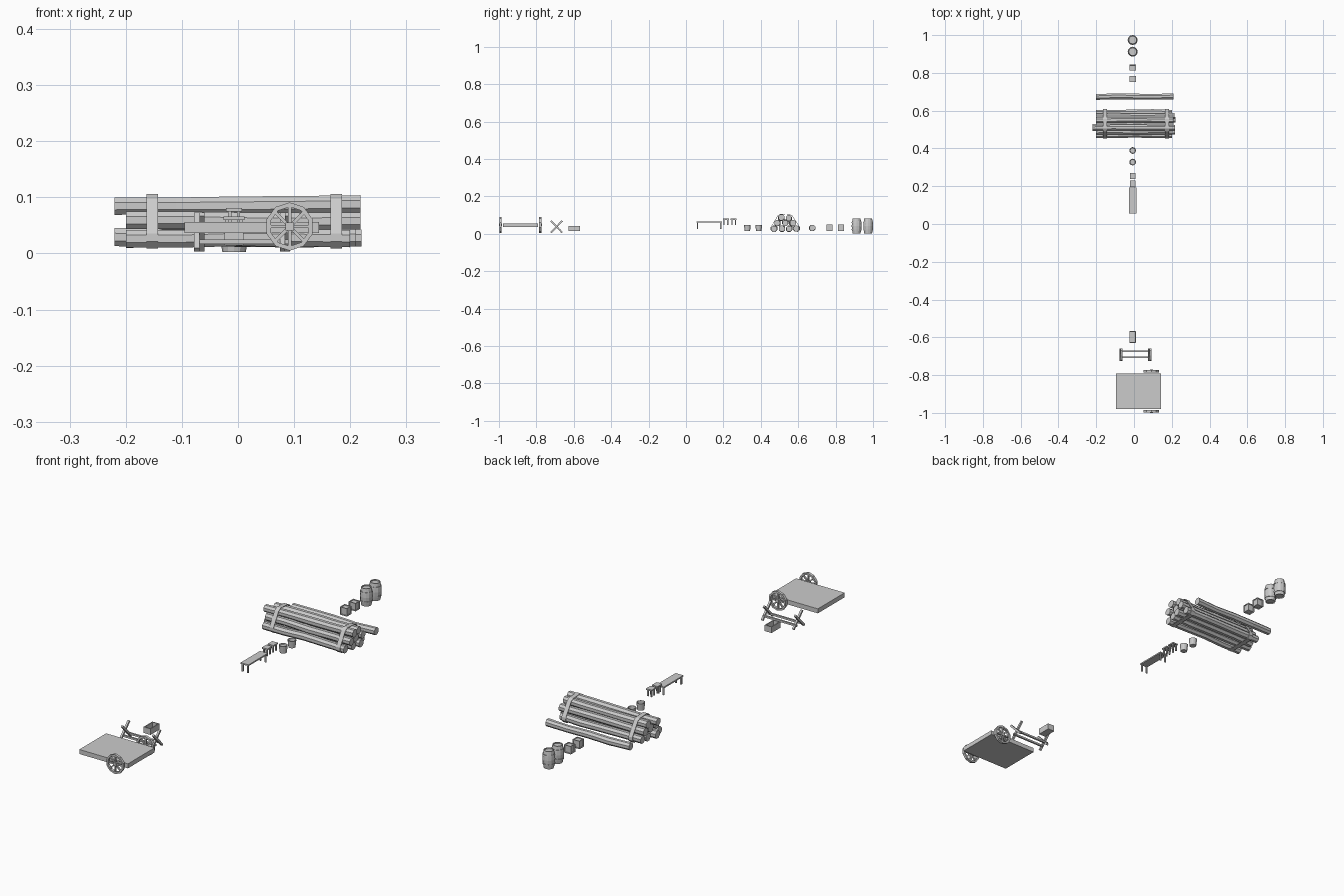
import bpy, bmesh, math, random
from mathutils import Vector, Matrix

if "Cube" in bpy.data.objects:
    bpy.data.objects.remove(bpy.data.objects["Cube"])

random.seed(4)
CX = -0.007  # x centre of the small props


def finish(name, bm):
    bmesh.ops.recalc_face_normals(bm, faces=bm.faces)
    me = bpy.data.meshes.new(name)
    bm.to_mesh(me)
    bm.free()
    ob = bpy.data.objects.new(name, me)
    bpy.context.collection.objects.link(ob)
    return ob


def add_box(bm, c, s, rot=None):
    m = Matrix.Translation(c) @ (rot or Matrix()) @ Matrix.Diagonal((*s, 1))
    return bmesh.ops.create_cube(bm, size=1, matrix=m)['verts']


def skin_rings(bm, rings):
    """Join rings of points into a closed tube with capped ends."""
    vs = [[bm.verts.new(p) for p in r] for r in rings]
    n = len(vs[0])
    for a, b in zip(vs, vs[1:]):
        for i in range(n):
            bm.faces.new((a[i], a[(i + 1) % n], b[(i + 1) % n], b[i]))
    bm.faces.new(vs[0][::-1])
    bm.faces.new(vs[-1])


def lathe(bm, x, y, profile, n):
    skin_rings(bm, [[(x + r * math.cos(2 * math.pi * i / n), y + r * math.sin(2 * math.pi * i / n), z)
                     for i in range(n)] for r, z in profile])


# barrels with hoops and sunken lids
for k, y in enumerate((0.912, 0.974)):
    bm = bmesh.new()
    lathe(bm, CX, y, [(0.02, 0.008), (0.02, 0.003), (0.021, 0.003), (0.0235, 0.018), (0.0255, 0.018),
                      (0.0265, 0.026), (0.025, 0.026), (0.0262, 0.043), (0.025, 0.058), (0.0265, 0.058),
                      (0.0255, 0.066), (0.0235, 0.066), (0.021, 0.082), (0.018, 0.082), (0.018, 0.077)], 12)
    finish(f"barrel_{k + 1}", bm)

# crates with framed, recessed sides
for k, y in enumerate((0.767, 0.828)):
    bm = bmesh.new()
    add_box(bm, (CX, y, 0.032), (0.034, 0.032, 0.035))
    bmesh.ops.inset_individual(bm, faces=bm.faces[:], thickness=0.005, depth=0)
    inner = [f for f in bm.faces if len({e.calc_face_angle(0) > 0.1 for e in f.edges}) == 1
             and all(e.calc_face_angle(0) < 0.1 for e in f.edges)]
    bmesh.ops.inset_individual(bm, faces=inner, thickness=0.0002, depth=-0.003)
    finish(f"crate_{k + 1}", bm)

# logs: slightly bent eight-sided trunks


def log(name, y, z, x0, x1, r):
    bm = bmesh.new()
    rings = []
    for j in range(5):
        x = x0 + (x1 - x0) * j / 4
        dy, dz = (random.uniform(-0.002, 0.002) for _ in range(2))
        rr = r * random.uniform(0.93, 1.03)
        rings.append([(x, y + dy + rr * math.cos(math.pi * (i + 0.5) / 4),
                       z + dz + rr * math.sin(math.pi * (i + 0.5) / 4)) for i in range(8)])
    skin_rings(bm, rings)
    finish(name, bm)


pile = [(0.472, 0.028, -0.2, 0.2), (0.512, 0.028, -0.22, 0.21), (0.551, 0.028, -0.2, 0.22), (0.59, 0.028, -0.2, 0.2),
        (0.49, 0.058, -0.2, 0.218), (0.53, 0.058, -0.2, 0.21), (0.57, 0.058, -0.2, 0.215),
        (0.51, 0.086, -0.22, 0.218), (0.551, 0.083, -0.2, 0.21)]
for k, (y, z, x0, x1) in enumerate(pile):
    log(f"pile_log_{k + 1}", y, z, x0, x1, 0.0175)
log("loose_log", 0.674, 0.03, -0.2, 0.208, 0.0165)

# straps around the log pile
outline = [(0.465, 0.009), (0.597, 0.009), (0.61, 0.022), (0.609, 0.037), (0.57, 0.096),
           (0.556, 0.103), (0.505, 0.106), (0.49, 0.097), (0.453, 0.036), (0.453, 0.021)]
mid = Vector((0.531, 0.055))
for name, x in (("left_strap", -0.153), ("right_strap", 0.175)):
    bm = bmesh.new()
    loops = []
    for s, dx in ((1, -0.01), (1, 0.01), (0.96, 0.01), (0.96, -0.01)):
        pts = [mid + (Vector(p) - mid) * s for p in outline]
        loops.append([bm.verts.new((x + dx, p.x, p.y)) for p in pts])
    n = len(outline)
    for a, b in zip(loops, loops[1:] + loops[:1]):
        for i in range(n):
            bm.faces.new((a[i], a[(i + 1) % n], b[(i + 1) % n], b[i]))
    finish(name, bm)

# tapered buckets: a shallow one and a deep one
for name, y, floor in (("full_bucket", 0.328, 0.041), ("open_bucket", 0.389, 0.02)):
    bm = bmesh.new()
    lathe(bm, CX, y, [(0.0145, 0.014), (0.018, 0.046), (0.0155, 0.046), (0.0135, floor)], 12)
    finish(name, bm)

# bench and stools


def table(name, y0, y1, w, z0, z1, t, leg):
    bm = bmesh.new()
    add_box(bm, (CX, (y0 + y1) / 2, z1 - t / 2), (w, y1 - y0, t))
    for sx in (-1, 1):
        for y in (y0 + leg, y1 - leg):
            add_box(bm, (CX + sx * (w / 2 - leg), y, (z0 + z1 - t) / 2), (leg, leg, z1 - t - z0))
    finish(name, bm)


table("bench", 0.056, 0.192, 0.038, 0.027, 0.066, 0.006, 0.006)
table("stool_1", 0.197, 0.229, 0.028, 0.047, 0.081, 0.006, 0.006)
table("stool_2", 0.239, 0.271, 0.028, 0.047, 0.081, 0.006, 0.006)

# open feed box
bm = bmesh.new()
yb, zb = -0.598, 0.029
add_box(bm, (CX, yb, zb - 0.011), (0.034, 0.062, 0.005))
for s in (-1, 1):
    add_box(bm, (CX + s * 0.015, yb, zb), (0.004, 0.062, 0.027))
    add_box(bm, (CX, yb + s * 0.029, zb), (0.026, 0.004, 0.027))
finish("open_box", bm)

# log stand: crossed legs joined by two rails
bm = bmesh.new()
for x in (-0.069, 0.084):
    for s in (-1, 1):
        add_box(bm, (x + s * 0.0045, -0.692, 0.038), (0.009, 0.009, 0.088), Matrix.Rotation(s * math.radians(44), 4, 'X'))
for s in (-1, 1):
    add_box(bm, (0.0075, -0.69 + s * 0.016, 0.021), (0.165, 0.008, 0.008))
finish("crossed_stand", bm)

# cart deck
bm = bmesh.new()
add_box(bm, (0.0245, -0.885, 0.0465), (0.239, 0.188, 0.02))
finish("cart_deck", bm)

# spoked cart wheels
WX, WZ = 0.092, 0.048
for name, y in (("front_wheel", -0.992), ("back_wheel", -0.779)):
    bm = bmesh.new()
    n, h = 10, 0.006
    loops = [[bm.verts.new((WX + r * math.sin(2 * math.pi * i / n), y + dy, WZ + r * math.cos(2 * math.pi * i / n)))
              for i in range(n)] for r, dy in ((0.043, -h), (0.043, h), (0.035, h), (0.035, -h))]
    for a, b in zip(loops, loops[1:] + loops[:1]):
        for i in range(n):
            bm.faces.new((a[i], a[(i + 1) % n], b[(i + 1) % n], b[i]))
    for i in range(4):
        add_box(bm, (WX, y, WZ), (0.072, 0.007, 0.006), Matrix.Rotation(math.pi * i / 4, 4, 'Y'))
    add_box(bm, (WX, y, WZ), (0.015, 0.016, 0.015))
    finish(name, bm)
